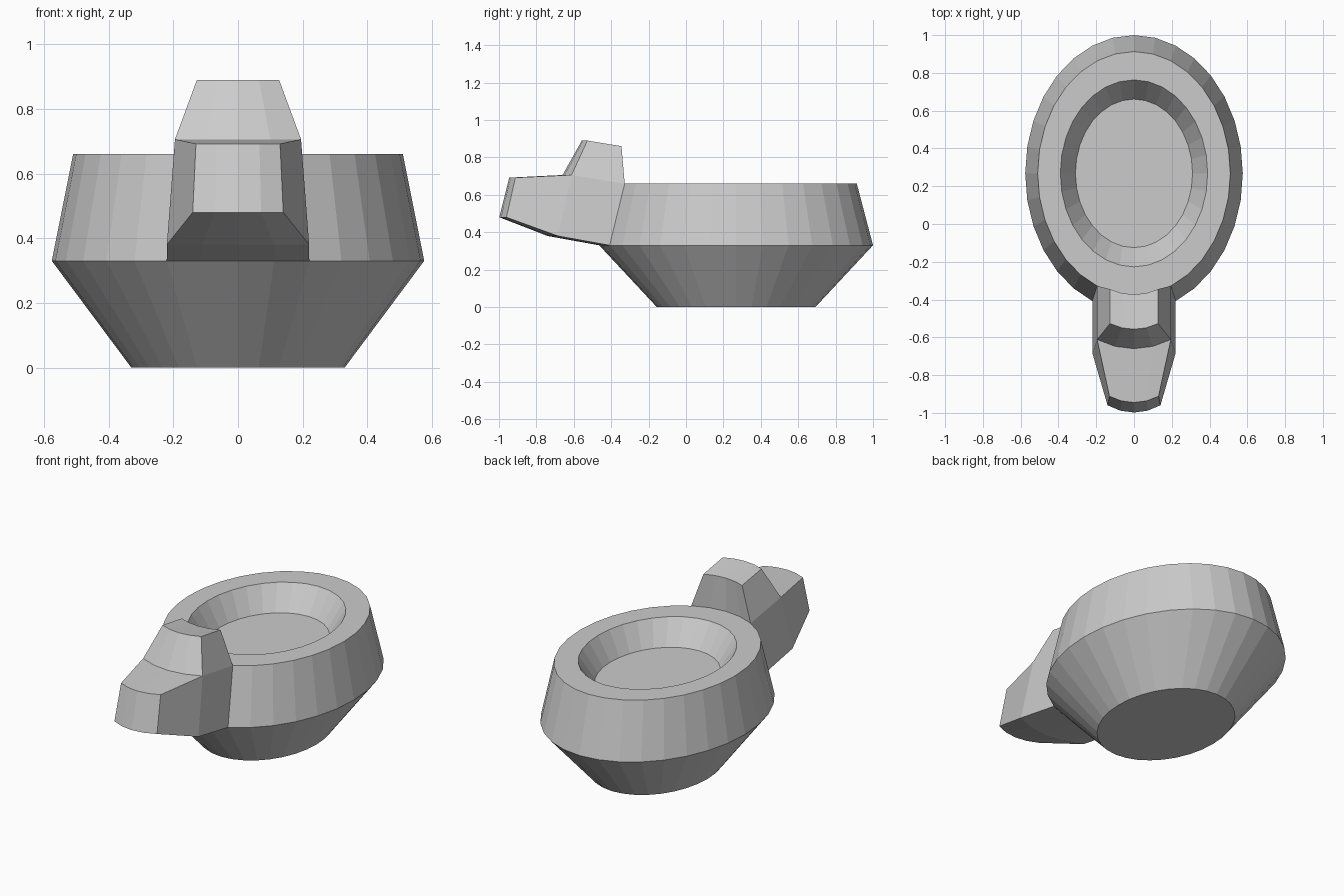
import bpy, bmesh
from math import sin, cos, pi

if "Cube" in bpy.data.objects:
    bpy.data.objects.remove(bpy.data.objects["Cube"])

N = 32        # sides of the oval bowl
CY = 0.268    # bowl centre along y
COLS = range(-2, 3)   # the five vertex columns shared by bowl front and handle

bm = bmesh.new()


def ring(rx, ry, z):
    # index 0 is the front (-y) point
    return [bm.verts.new((rx * sin(2 * pi * i / N), CY - ry * cos(2 * pi * i / N), z))
            for i in range(N)]


# Bowl: base, widest line, rim, inner lip, sunken floor
rings = [ring(*r) for r in [(0.33, 0.424, 0), (0.576, 0.732, 0.33), (0.51, 0.645, 0.66),
                            (0.39, 0.495, 0.66), (0.31, 0.393, 0.522)]]
bm.faces.new(rings[0])
bm.faces.new(rings[-1])
for k in range(len(rings) - 1):
    a, b = rings[k], rings[k + 1]
    for i in range(N):
        if k == 1 and i in (N - 2, N - 1, 0, 1):
            continue      # opening where the handle grows out of the wall
        j = (i + 1) % N
        bm.faces.new((a[i], a[j], b[j], b[i]))


def row(half_width, y_side, y_mid, z):
    # curved row across the handle, bowed forward in the middle
    return [bm.verts.new((half_width * sin(t * pi / 16) / sin(pi / 8),
                          y_mid + (y_side - y_mid) * t * t / 4, z)) for t in COLS]


# Handle: rows from the wall, under the grip, round the nose and over the bump
wall_low = [rings[1][t] for t in COLS]
wall_top = [rings[2][t] for t in COLS]
low = row(0.22, -0.685, -0.74, 0.38)
nose_low = row(0.14, -0.96, -0.998, 0.48)
nose_top = row(0.13, -0.912, -0.945, 0.692)
step = row(0.195, -0.612, -0.66, 0.706)
bump_front = row(0.127, -0.527, -0.557, 0.89)
bump_back = row(0.127, -0.345, -0.373, 0.86)
path = [wall_low, low, nose_low, nose_top, step, bump_front, bump_back, wall_top]
for a, b in zip(path, path[1:]):
    for i in range(4):
        bm.faces.new((a[i], a[i + 1], b[i + 1], b[i]))

# Handle sides
for e in (0, -1):
    for loop in [(wall_low, low, step, wall_top), (low, nose_low, nose_top, step),
                 (wall_top, step, bump_front, bump_back)]:
        bm.faces.new([r[e] for r in loop])

bmesh.ops.recalc_face_normals(bm, faces=bm.faces)
mesh = bpy.data.meshes.new("bowl_with_handle")
bm.to_mesh(mesh)
bm.free()
bpy.context.collection.objects.link(bpy.data.objects.new("bowl_with_handle", mesh))
